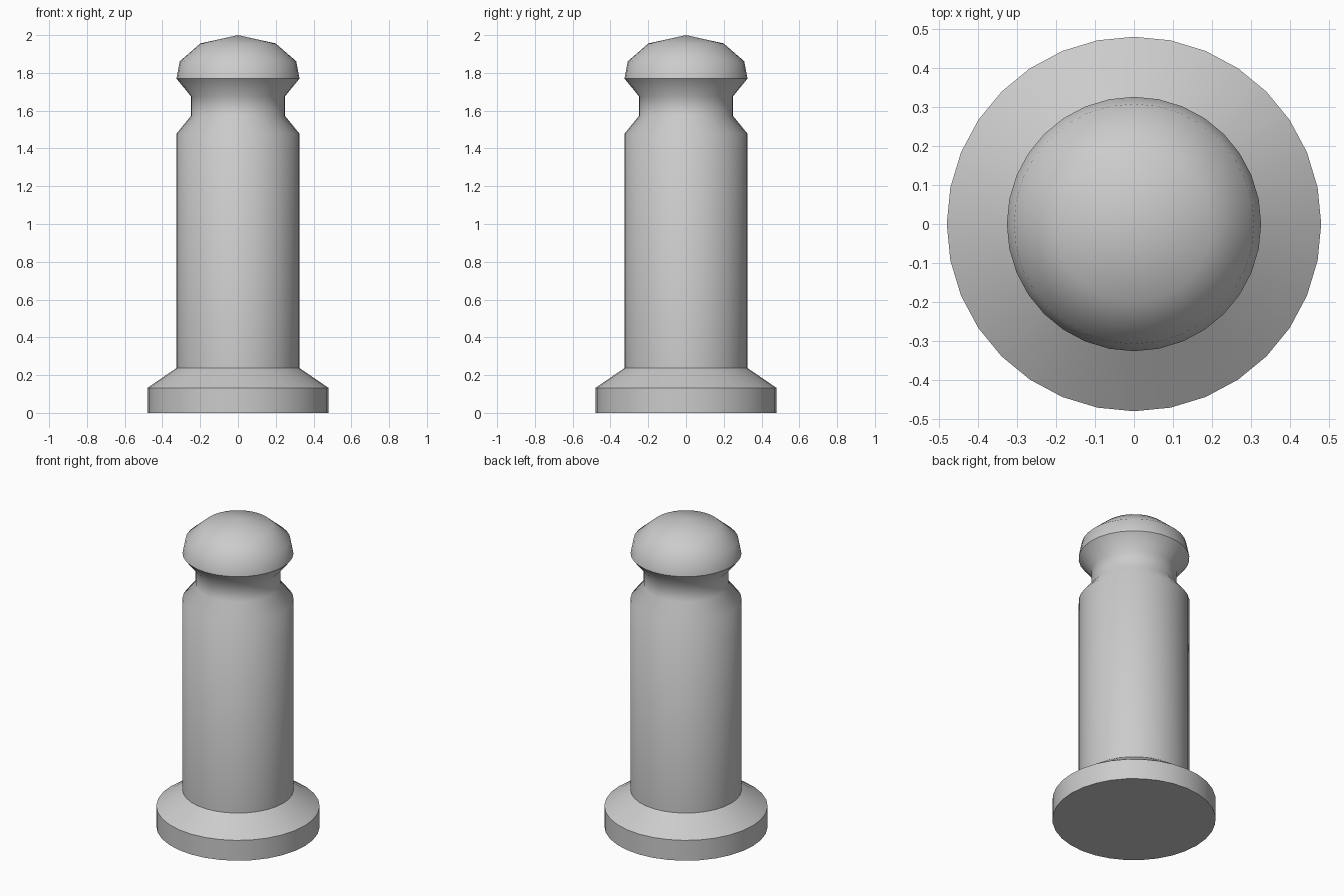
import bpy, bmesh
from math import cos, sin, tau, radians

if "Cube" in bpy.data.objects:
    bpy.data.objects.remove(bpy.data.objects["Cube"])

SIDES = 32

# Outline of the post as (radius, height): foot, shaft, neck, domed cap
PROFILE = [
    (0.48, 0.0), (0.48, 0.132), (0.326, 0.237),
    (0.326, 1.478), (0.25, 1.571), (0.25, 1.677),
    (0.326, 1.77), (0.308, 1.862), (0.199, 1.956),
]
TOP = 2.0


def lathe(name, profile, top):
    bm = bmesh.new()
    rings = [[bm.verts.new((r * cos(tau * i / SIDES), r * sin(tau * i / SIDES), z))
              for i in range(SIDES)] for r, z in profile]
    # Side walls
    for low, high in zip(rings, rings[1:]):
        for i in range(SIDES):
            j = (i + 1) % SIDES
            bm.faces.new((low[i], low[j], high[j], high[i]))
    # Flat underside and pointed crown
    bm.faces.new(rings[0][::-1])
    tip = bm.verts.new((0, 0, top))
    for i in range(SIDES):
        bm.faces.new((rings[-1][i], rings[-1][(i + 1) % SIDES], tip))
    mesh = bpy.data.meshes.new(name)
    bm.to_mesh(mesh)
    bm.free()
    obj = bpy.data.objects.new(name, mesh)
    bpy.context.collection.objects.link(obj)
    return obj


# Turned post, smooth except at the foot edges and the cap rim
post = lathe("bollard_post", PROFILE, TOP)
bpy.context.view_layer.objects.active = post
post.select_set(True)
bpy.ops.object.shade_smooth_by_angle(angle=radians(45))
